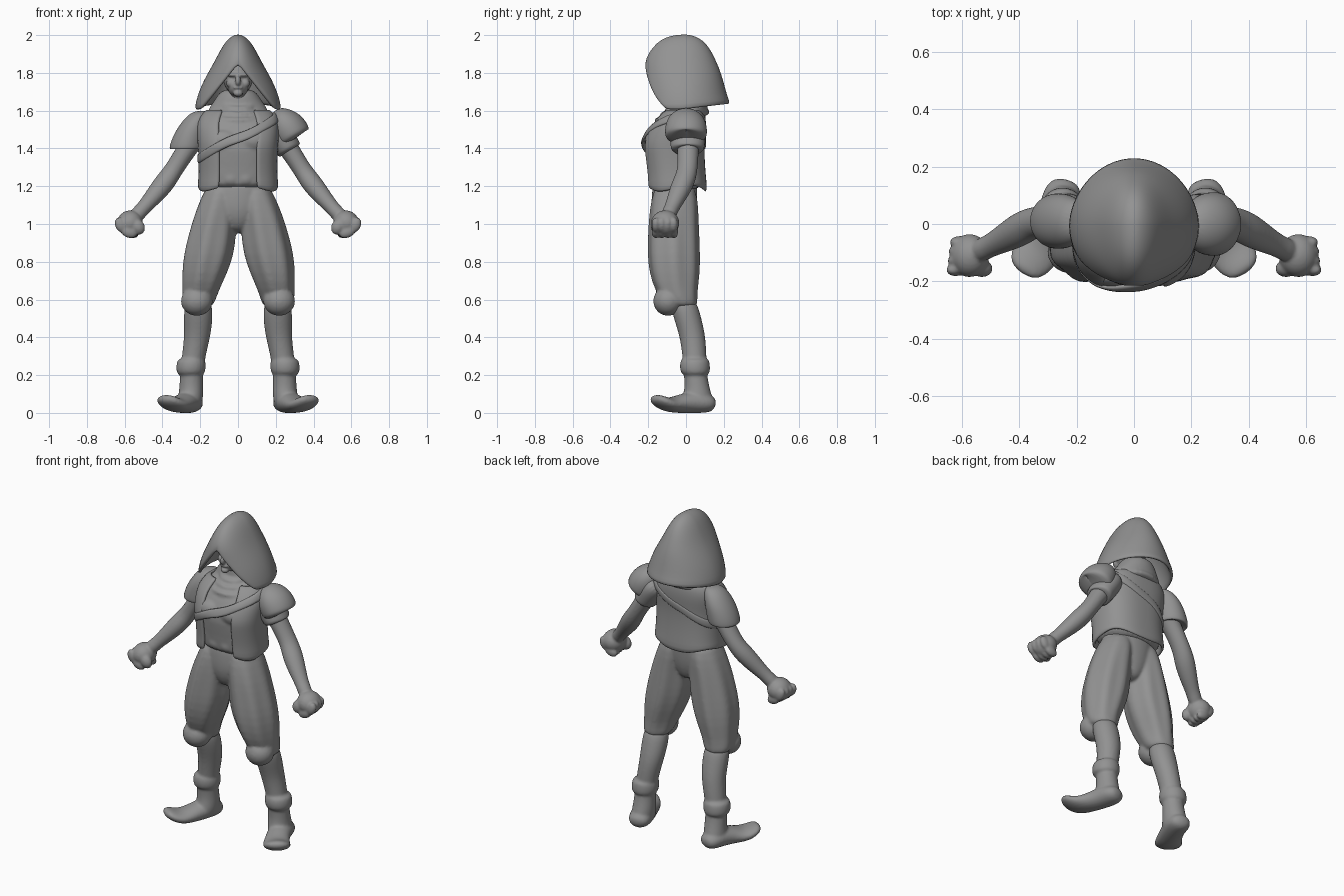
import bpy, bmesh
from math import sin, cos, pi, asin, copysign, exp
from mathutils import Vector, Matrix

cube = bpy.data.objects.get("Cube")
if cube:
    bpy.data.objects.remove(cube)

grey = bpy.data.materials.new("clay_grey")
grey.use_nodes = True
COLOR = (.29, .29, .29, 1)
grey.diffuse_color = COLOR
grey.node_tree.nodes["Principled BSDF"].inputs["Base Color"].default_value = COLOR


def finish(name, bm, subdiv=0, thick=0):
    """Turn a bmesh into a smooth object with optional thickness and subdivision."""
    bmesh.ops.recalc_face_normals(bm, faces=bm.faces)
    mesh = bpy.data.meshes.new(name)
    bm.to_mesh(mesh)
    bm.free()
    mesh.materials.append(grey)
    for p in mesh.polygons:
        p.use_smooth = True
    ob = bpy.data.objects.new(name, mesh)
    bpy.context.collection.objects.link(ob)
    if thick:
        mod = ob.modifiers.new("thickness", "SOLIDIFY")
        mod.thickness = thick
        mod.offset = 0
    if subdiv:
        mod = ob.modifiers.new("smooth", "SUBSURF")
        mod.levels = mod.render_levels = subdiv
    return ob


def fuse(name, parts, voxel=.009, soften=5):
    """Melt overlapping parts into one continuous sculpted skin."""
    deps = bpy.context.evaluated_depsgraph_get()
    bm = bmesh.new()
    for ob in parts:
        bm.from_object(ob, deps)
    for ob in parts:
        bpy.data.objects.remove(ob)
    ob = finish(name, bm)
    mod = ob.modifiers.new("melt", "REMESH")
    mod.mode = "VOXEL"
    mod.voxel_size = voxel
    mod.use_smooth_shade = True
    mod = ob.modifiers.new("soften", "SMOOTH")
    mod.iterations = soften


def skin(name, rows, closed=True, caps=True, **kw):
    """Join rows of points into a surface."""
    bm = bmesh.new()
    rows = [[bm.verts.new(p) for p in row] for row in rows]
    n = len(rows[0])
    for a, b in zip(rows, rows[1:]):
        for i in range(n if closed else n - 1):
            j = (i + 1) % n
            bm.faces.new((a[i], a[j], b[j], b[i]))
    if caps:
        bm.faces.new(rows[0])
        bm.faces.new(rows[-1])
    bmesh.ops.remove_doubles(bm, verts=bm.verts, dist=.0002)
    return finish(name, bm, **kw)


def limb(name, rings, side=1, level=False, folds=0, n=20):
    """Loft ellipses (x, y, z, width, depth) that are level or follow the path."""
    pts = [Vector((r[0] * side, r[1], r[2])) for r in rings]
    rows = []
    for k, r in enumerate(rings):
        u, v = Vector((1, 0, 0)), Vector((0, 1, 0))
        if not level:
            t = (pts[min(k + 1, len(pts) - 1)] - pts[max(k - 1, 0)]).normalized()
            u = t.cross(Vector((0, 0, 1))).normalized()
            v = u.cross(t)
        amp = folds * sin(pi * k / (len(rings) - 1))
        row = []
        for i in range(n):
            a = 2 * pi * i / n
            f = 1 + amp * cos(7 * a)
            row.append(pts[k] + u * cos(a) * r[3] * f + v * sin(a) * r[4] * f)
        rows.append(row)
    return skin(name, rows, subdiv=1 if n > 30 else 2)


def blob(name, loc, size, tilt=0):
    bm = bmesh.new()
    m = Matrix.Translation(loc) @ Matrix.Rotation(tilt, 4, "Y") @ Matrix.Diagonal((*size, 1))
    bmesh.ops.create_uvsphere(bm, u_segments=28, v_segments=18, radius=1, matrix=m)
    return finish(name, bm)


# Torso section: height, half width, centre y, half depth
TORSO = [(1.17, .2, -.05, .15), (1.25, .192, -.055, .145), (1.35, .192, -.065, .148),
         (1.43, .197, -.07, .153), (1.52, .202, -.045, .137), (1.58, .19, -.02, .11),
         (1.62, .13, 0, .08)]


def torso_point(a, z, grow=1):
    """Point on the torso at angle a from the front."""
    for p, q in zip(TORSO, TORSO[1:]):
        if z <= q[0]:
            break
    f = (z - p[0]) / (q[0] - p[0])
    w, c, d = (p[i] + (q[i] - p[i]) * f for i in (1, 2, 3))
    x = copysign(abs(sin(a)) ** .8, sin(a)) * w
    y = copysign(abs(cos(a)) ** .8, cos(a)) * d
    return Vector((x * grow, c - y * grow, z))


def turn(n):
    return [2 * pi * i / n for i in range(n)]


# Shirt with muscles, neck drape and scarf folds melted together
shirt = [skin("shirt", [[torso_point(a, t[0], .96) for a in turn(32)] for t in TORSO], subdiv=1)]
for s in (-1, 1):
    shirt.append(blob("chest", (s * .075, -.165, 1.44), (.085, .053, .06)))
    for k in range(3):
        shirt.append(blob("belly", (s * .036, -.178, 1.355 - .058 * k), (.04, .02, .034)))
shirt.append(limb("drape", [(0, .005, 1.55, .18, .1), (0, .015, 1.61, .16, .1), (0, .02, 1.66, .12, .1),
                            (0, .02, 1.72, .09, .09)], level=True))
for k in range(3):
    row = []
    for a in turn(24):
        c = Vector((sin(a) * (.085 + .03 * k), -.02 - cos(a) * (.075 + .028 * k),
                    1.63 - .03 * k - .022 * cos(a)))
        row.append([c + Vector((sin(a) * cos(b), -cos(a) * cos(b), sin(b))) * .018 for b in turn(8)])
    shirt.append(skin("scarf", row + row[:1], caps=False, subdiv=1))
fuse("shirt_and_scarf", shirt)

# Open vest with a wavy hem
vest_rows = []
for k in range(10):
    row = []
    for i in range(41):
        a = .42 + (2 * pi - .84) * i / 40
        p = torso_point(a, 1.185 + .42 * k / 9, 1.03)
        if k == 0:
            p.z += .016 * cos(3 * a)
        row.append(p)
    vest_rows.append(row)
skin("vest", vest_rows, closed=False, caps=False, thick=.022, subdiv=1)

# Diagonal strap wrapped around the torso
strap = []
for w in (-.027, 0, .027):
    strap.append([torso_point(a, 1.455 + .11 * sin(a) + w, 1.075) for a in turn(48)])
skin("strap", strap, caps=False, thick=.018, subdiv=1)

# Head and face
head = [limb("neck", [(0, 0, 1.55, .06, .06), (0, -.02, 1.63, .056, .056), (0, -.03, 1.74, .056, .056)], level=True),
        blob("skull", (0, -.03, 1.79), (.082, .1, .11)), blob("jaw", (0, -.075, 1.728), (.056, .07, .055)),
        blob("chin", (0, -.13, 1.692), (.025, .022, .018)), blob("nose", (0, -.143, 1.757), (.015, .025, .028)),
        blob("lips", (0, -.137, 1.722), (.026, .014, .01)), blob("brow", (0, -.117, 1.79), (.06, .025, .014))]
for s in (-1, 1):
    head.append(blob("cheek", (s * .038, -.105, 1.745), (.024, .025, .025)))
fuse("head", head, .005, 3)

# Hood: height, half width, front depth, back depth, with an arched opening
HOOD = [(1.605, .222, .22, .23), (1.66, .209, .216, .215), (1.71, .192, .213, .203),
        (1.76, .169, .21, .19), (1.81, .141, .208, .175), (1.85, .118, .204, .158),
        (1.9, .092, .185, .135), (1.95, .064, .145, .103), (1.978, .038, .1, .065),
        (1.99, .016, .05, .025), (1.992, 0, 0, 0)]
hood_rows = []
for z, w, front, back in HOOD:
    gap = max(0, 1.845 - z) * .82
    start = asin(min(gap / max(w, .01), .93))
    row = []
    for i in range(37):
        a = start + (2 * pi - 2 * start) * i / 36
        y = -cos(a) * front if cos(a) > 0 else abs(cos(a)) ** 1.12 * back
        lift = .03 * max(0, -cos(a)) * exp((1.605 - z) * 20)
        row.append((sin(a) * w, y - .005, z + lift))
    hood_rows.append(row)
skin("hood", hood_rows, closed=False, caps=False, thick=.022, subdiv=1)

# Baggy trousers with long folds, melted into the hips
trousers = [limb("hips", [(0, -.055, 1.26, .165, .115), (0, -.06, 1.17, .178, .122), (0, -.065, 1.08, .165, .122),
                          (0, -.065, 1.01, .11, .105), (0, -.06, .95, .04, .07)], level=True)]
for s in (1, -1):
    trousers.append(limb("leg", [(.09, -.06, 1.22, .07, .1), (.1, -.06, 1.13, .1, .123),
                                 (.122, -.065, 1.04, .114, .13), (.14, -.065, .94, .125, .134),
                                 (.158, -.065, .84, .132, .137), (.18, -.06, .74, .119, .132),
                                 (.2, -.052, .65, .097, .112), (.21, -.03, .59, .088, .09),
                                 (.21, -.01, .555, .07, .07)], s, level=True, folds=.045, n=42))
    trousers.append(blob("knee", (s * .218, -.095, .592), (.084, .078, .078)))
fuse("trousers", trousers, soften=4)

for s, tag in ((1, "left_"), (-1, "right_")):
    # Boot: calf, cuff and curled shoe
    calf = limb("calf", [(.21, -.02, .62, .07, .07), (.21, .005, .51, .079, .075), (.214, .035, .41, .07, .069),
                         (.235, .045, .3, .063, .064), (.247, .05, .2, .061, .062), (.247, .06, .13, .064, .066),
                         (.252, .06, .07, .068, .085), (.258, .06, .015, .058, .08)], s, level=True)
    cuff = limb("cuff", [(.245, .047, .29, .062, .064), (.247, .047, .278, .076, .078),
                         (.249, .047, .24, .08, .082), (.25, .05, .21, .075, .077),
                         (.25, .05, .198, .06, .06)], s, level=True)
    shoe = limb("shoe", [(.235, .155, .04, .04, .03), (.245, .115, .053, .07, .054), (.265, .04, .058, .069, .06),
                         (.295, -.03, .048, .069, .05), (.33, -.09, .04, .081, .038),
                         (.365, -.13, .056, .08, .033), (.392, -.17, .085, .05, .021)], s)
    fuse(tag + "boot", [calf, cuff, shoe], .008)
    # Arm with forearm muscle and clenched fist
    hand = [limb("arm", [(.2, .015, 1.51, .07, .07), (.255, .01, 1.42, .058, .055), (.31, .01, 1.335, .056, .05),
                         (.355, .005, 1.265, .055, .05), (.395, -.018, 1.21, .061, .056),
                         (.46, -.055, 1.13, .048, .045), (.51, -.08, 1.075, .038, .036),
                         (.55, -.1, 1.03, .045, .045)], s),
            blob("palm", (s * .573, -.11, 1.005), (.07, .075, .066), s * .6),
            blob("thumb", (s * .53, -.155, .985), (.036, .03, .043), s * .5)]
    for k in range(4):
        y = -.16 + .032 * k
        hand.append(blob("knuckle", (s * (.622 - .004 * k), y, .995), (.029, .022, .042), s * .4))
        hand.append(blob("finger", (s * (.578 - .004 * k), y, .957), (.044, .022, .03), s * -.4))
    fuse(tag + "arm", hand, .007, 4)

# Plain flared sleeve on one side, rounded shoulder plate and cuff on the other
limb("right_sleeve", [(.19, .01, 1.6, .035, .035), (.21, .01, 1.575, .06, .07), (.236, .01, 1.52, .078, .093),
                      (.258, .01, 1.46, .09, .098), (.272, .01, 1.405, .094, .098), (.274, .01, 1.39, .087, .09),
                      (.27, .01, 1.41, .06, .06)], -1, level=True)
limb("left_sleeve", [(.16, .01, 1.54, .08, .06), (.21, .01, 1.49, .1, .08), (.26, .008, 1.41, .09, .07),
                     (.275, .008, 1.385, .088, .068), (.27, .008, 1.39, .055, .045)])
limb("left_shoulder_plate", [(.195, 0, 1.6, .03, .025), (.215, 0, 1.575, .084, .062), (.25, 0, 1.53, .11, .094),
                             (.282, 0, 1.483, .114, .1), (.303, 0, 1.448, .108, .092),
                             (.3, 0, 1.45, .08, .07)])
